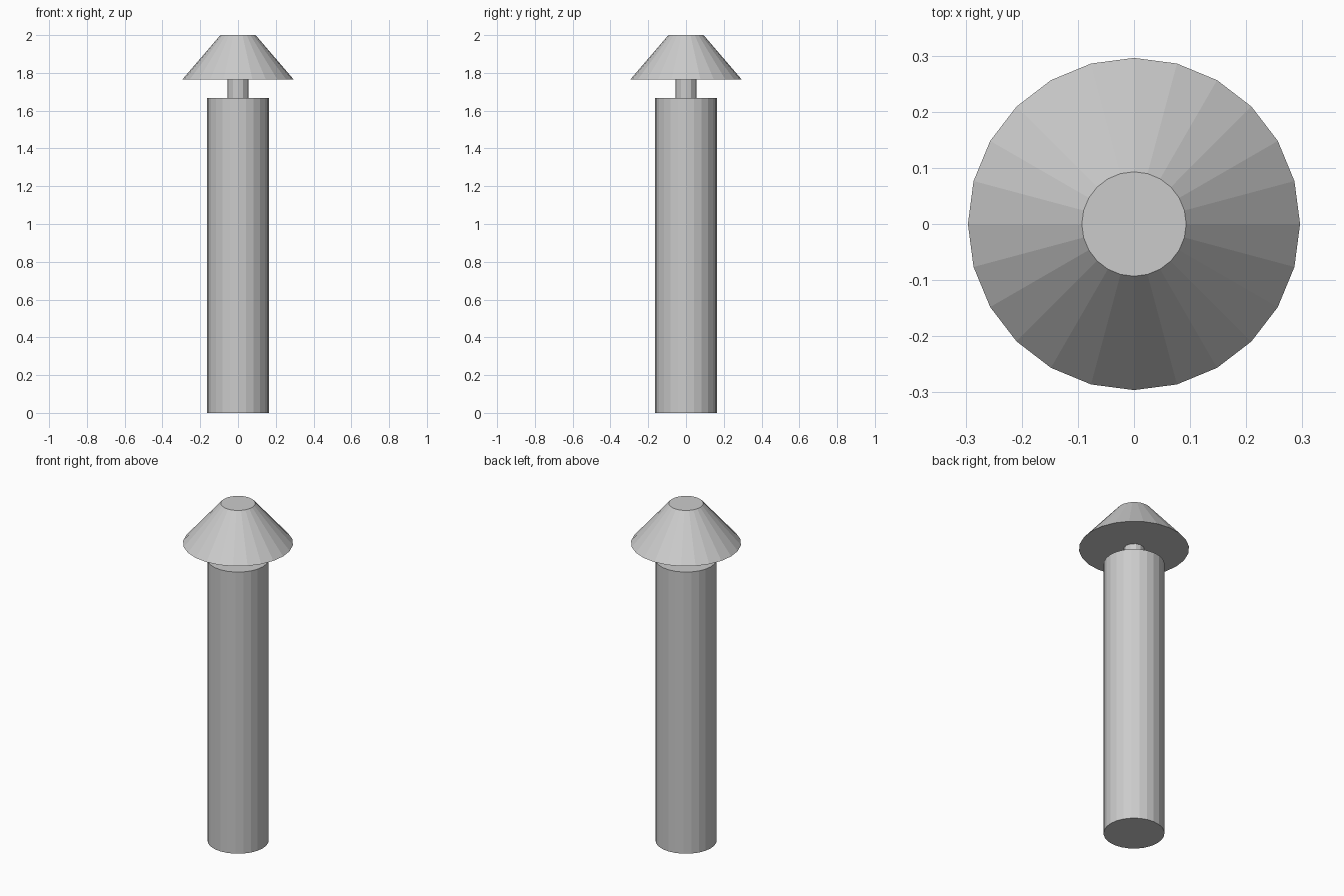
import bpy

if "Cube" in bpy.data.objects:
    bpy.data.objects.remove(bpy.data.objects["Cube"])


def frustum(name, r_bottom, r_top, z_bottom, z_top, sides):
    """Flat-shaded, capped round part standing on the z axis."""
    bpy.ops.mesh.primitive_cone_add(
        vertices=sides, radius1=r_bottom, radius2=r_top,
        depth=z_top - z_bottom, location=(0, 0, (z_bottom + z_top) / 2))
    part = bpy.context.object
    part.name = name
    return part


# Main pipe
frustum("chimney_pipe", 0.164, 0.164, 0.0, 1.668, 24)

# Thin stem holding the cowl above the pipe
frustum("stem", 0.055, 0.055, 1.668, 1.764, 12)

# Conical rain cowl with a flat top
frustum("rain_cowl", 0.296, 0.093, 1.764, 2.0, 24)
